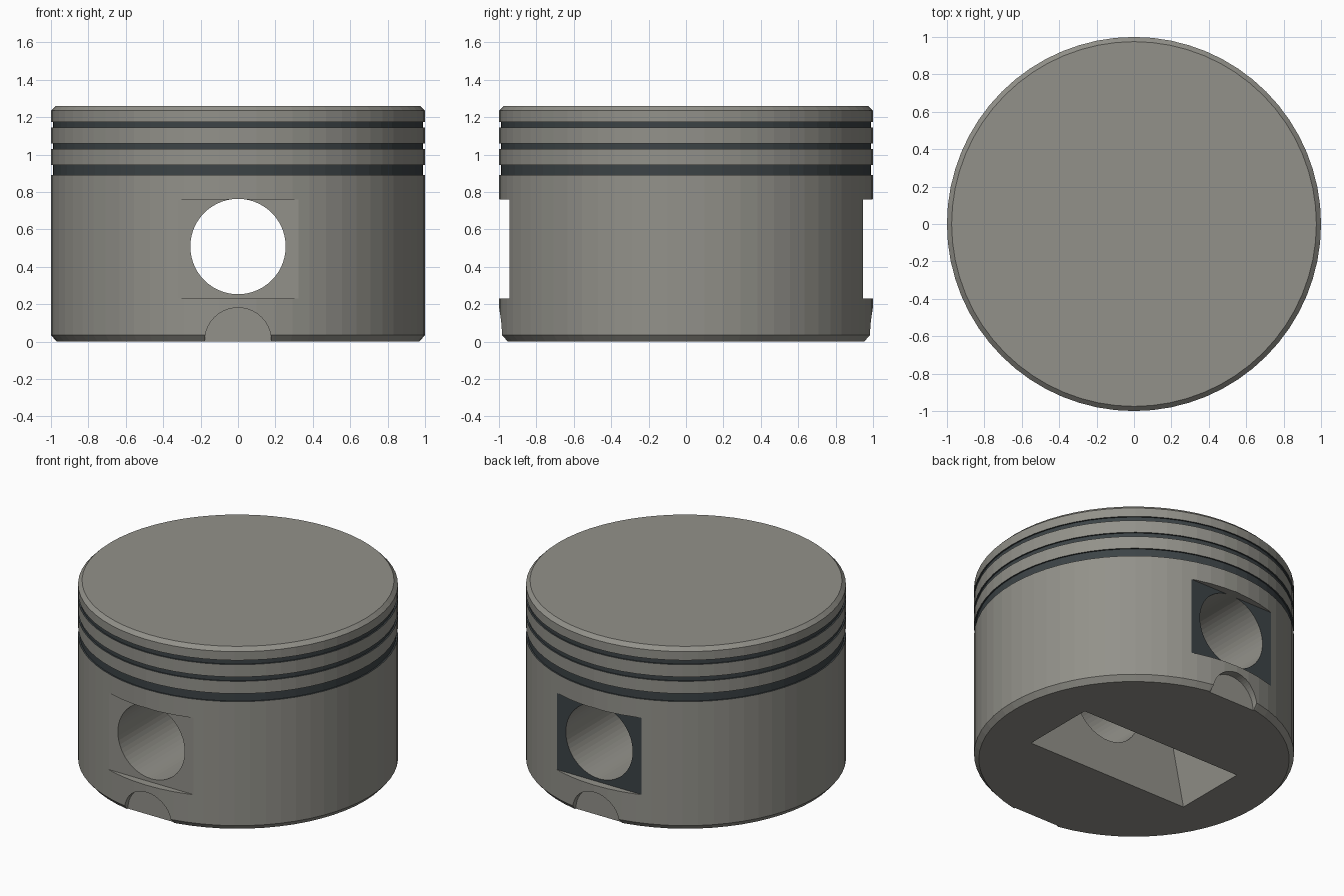
import bpy, bmesh, math

if "Cube" in bpy.data.objects:
    bpy.data.objects.remove(bpy.data.objects["Cube"])

SEG = 64
GROOVES = [(0.89, 0.945), (1.03, 1.06), (1.145, 1.175)]
FLAT_Y = 0.945


def material(name, rgb):
    m = bpy.data.materials.new(name)
    m.diffuse_color = (*rgb, 1)
    m.use_nodes = True
    m.node_tree.nodes["Principled BSDF"].inputs["Base Color"].default_value = m.diffuse_color
    return m


def make_object(name, bm):
    bmesh.ops.recalc_face_normals(bm, faces=bm.faces)
    me = bpy.data.meshes.new(name)
    bm.to_mesh(me)
    bm.free()
    ob = bpy.data.objects.new(name, me)
    bpy.context.collection.objects.link(ob)
    return ob


def lathe(name, profile):
    bm = bmesh.new()
    rings = [[bm.verts.new((r * math.cos(2 * math.pi * i / SEG),
                            r * math.sin(2 * math.pi * i / SEG), z))
              for i in range(SEG)] for r, z in profile]
    for a, b in zip(rings, rings[1:]):
        for i in range(SEG):
            j = (i + 1) % SEG
            bm.faces.new((a[i], a[j], b[j], b[i]))
    bm.faces.new(rings[0][::-1])
    bm.faces.new(rings[-1])
    return make_object(name, bm)


def prism(name, bottom, top, z0, z1, y0, y1):
    """Block whose half width in x goes from bottom to top."""
    bm = bmesh.new()
    bmesh.ops.create_cube(bm, size=1)
    for v in bm.verts:
        half = top if v.co.z > 0 else bottom
        v.co = (math.copysign(half, v.co.x), y1 if v.co.y > 0 else y0,
                z1 if v.co.z > 0 else z0)
    return make_object(name, bm)


def rod(name, radius, z, y0, y1):
    """Cylinder along y."""
    bm = bmesh.new()
    bmesh.ops.create_cone(bm, cap_ends=True, segments=56, radius1=radius,
                          radius2=radius, depth=y1 - y0)
    for v in bm.verts:
        x, y, h = v.co
        v.co = (x, h + (y0 + y1) / 2, y + z)
    return make_object(name, bm)


# Piston body: turned profile with three ring grooves
profile = [(0.97, 0), (1, 0.035)]
for lo, hi in GROOVES:
    profile += [(1, lo), (0.99, lo), (0.99, hi), (1, hi)]
profile += [(1, 1.235), (0.975, 1.26)]
piston = lathe("piston_body", profile)

# Cutters: pin bore, underside pocket, side flats and bottom notches
cutters = [rod("pin_bore_cutter", 0.255, 0.508, -1.2, 1.2),
           prism("underside_cutter", 0.63, 0.43, -0.04, 0.9, -0.26, 0.26)]
for y0, y1 in ((-1.2, -FLAT_Y), (FLAT_Y, 1.2)):
    cutters.append(prism("flat_cutter", 0.5, 0.5, 0.23, 0.76, y0, y1))
    cutters.append(rod("notch_cutter", 0.178, 0.003, y0, y1))

bpy.context.view_layer.objects.active = piston
for c in cutters:
    c.hide_render = True
    mod = piston.modifiers.new("cut", 'BOOLEAN')
    mod.operation = 'DIFFERENCE'
    mod.solver = 'EXACT'
    mod.object = c
    bpy.ops.object.modifier_apply(modifier=mod.name)
    bpy.data.objects.remove(c)

# Colours: grey metal, dark grooves and dark rear flat
me = piston.data
me.materials.clear()
me.materials.append(material("grey_metal", (0.29, 0.285, 0.255)))
me.materials.append(material("dark_steel", (0.045, 0.056, 0.061)))
for p in me.polygons:
    zs = [me.vertices[i].co.z for i in p.vertices]
    in_groove = any(min(zs) > lo - 0.002 and max(zs) < hi + 0.002 for lo, hi in GROOVES)
    groove = in_groove and math.hypot(p.center.x, p.center.y) > 0.95
    rear_flat = (p.normal.y > 0.99 and abs(p.center.y - FLAT_Y) < 0.004
                 and min(zs) > 0.2)
    p.material_index = 1 if groove or rear_flat else 0
